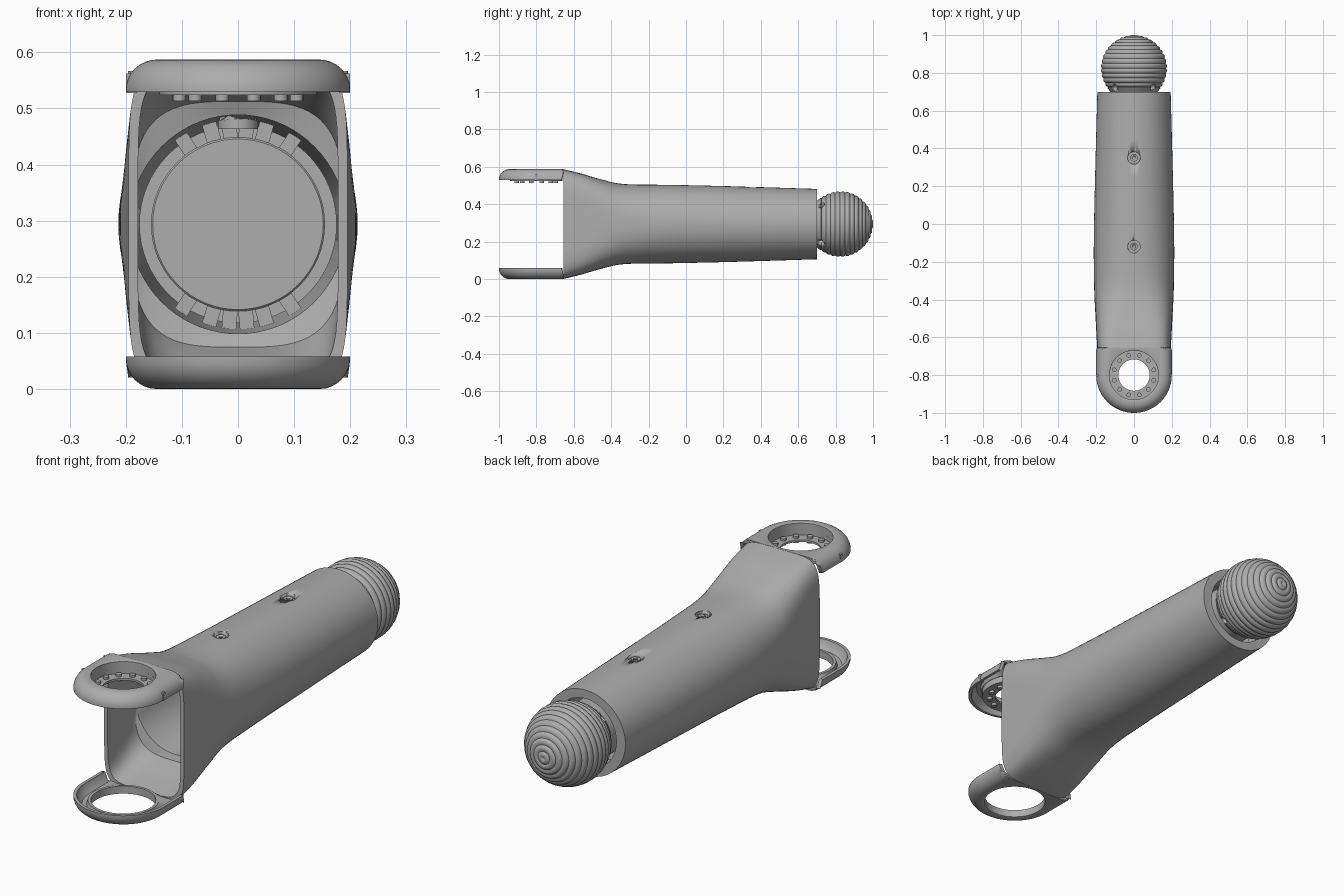
import bpy, bmesh, math
from mathutils import Vector, Matrix

if "Cube" in bpy.data.objects:
    bpy.data.objects.remove(bpy.data.objects["Cube"])

MID = 0.2935          # height of the arm axis
PIVOT = -0.80         # y of the fork rings
REAR = -0.655         # y where fork plates meet the arm

mat = bpy.data.materials.new("neutral_gray")
mat.use_nodes = True
GRAY = (0.42, 0.42, 0.42, 1)
mat.diffuse_color = GRAY
mat.node_tree.nodes["Principled BSDF"].inputs["Base Color"].default_value = GRAY


def finish(name, bm, angle=30):
    bmesh.ops.remove_doubles(bm, verts=bm.verts, dist=1e-5)
    bmesh.ops.recalc_face_normals(bm, faces=bm.faces)
    me = bpy.data.meshes.new(name)
    bm.to_mesh(me)
    bm.free()
    me.materials.append(mat)
    ob = bpy.data.objects.new(name, me)
    bpy.context.collection.objects.link(ob)
    bpy.ops.object.select_all(action='DESELECT')
    ob.select_set(True)
    bpy.context.view_layer.objects.active = ob
    bpy.ops.object.shade_smooth_by_angle(angle=math.radians(angle))
    return ob


def skin(name, rings, closed=False, angle=30):
    """Join equal rings of points; wrap round or cap the ends."""
    bm = bmesh.new()
    vs = [[bm.verts.new(p) for p in ring] for ring in rings]
    n = len(vs[0])
    pairs = list(zip(vs, vs[1:])) + ([(vs[-1], vs[0])] if closed else [])
    for a, b in pairs:
        for i in range(n):
            j = (i + 1) % n
            bm.faces.new((a[i], a[j], b[j], b[i]))
    if not closed:
        bm.faces.new(vs[0])
        bm.faces.new(vs[-1])
    return finish(name, bm, angle)


def section(y, a, b, e, n=72):
    """Superellipse across the arm axis."""
    pts = []
    for i in range(n):
        t = math.tau * i / n
        c, s = math.cos(t), math.sin(t)
        pts.append((math.copysign(abs(c) ** (2 / e), c) * a, y,
                    MID + math.copysign(abs(s) ** (2 / e), s) * b))
    return pts


def lathe_y(name, profile, n=64, angle=30):
    return skin(name, [section(y, r, r, 2, n) for r, y in profile], angle=angle)


def cylinder(name, centre, radius, depth, axis=(0, 0, 1), n=24):
    bm = bmesh.new()
    rot = Vector((0, 0, 1)).rotation_difference(Vector(axis)).to_matrix().to_4x4()
    bmesh.ops.create_cone(bm, cap_ends=True, segments=n, radius1=radius, radius2=radius,
                          depth=depth, matrix=Matrix.Translation(centre) @ rot)
    return finish(name, bm)


def cut(target, cutters):
    for c in cutters:
        m = target.modifiers.new("cut", 'BOOLEAN')
        m.operation, m.solver, m.object = 'DIFFERENCE', 'EXACT', c
        c.hide_render = True
        c.hide_set(True)
        c.display_type = 'WIRE'


def smooth_stations(st, steps=5):
    """Catmull-Rom through section settings (y, a, b, exponent)."""
    out = []
    p = [st[0]] + st + [st[-1]]
    for k in range(1, len(p) - 2):
        for s in range(steps):
            t = s / steps
            out.append([0.5 * (2 * q1 + (q2 - q0) * t + (2 * q0 - 5 * q1 + 4 * q2 - q3) * t ** 2
                               + (3 * q1 - q0 - 3 * q2 + q3) * t ** 3)
                        for q0, q1, q2, q3 in zip(*p[k - 1:k + 3])])
    return out + [list(st[-1])]


# Arm shell: flared outer skin, funnel mouth, round bore
outer = smooth_stations([(REAR, .195, .293, 6), (-.56, .2, .27, 4.8), (-.45, .206, .238, 3.4),
                         (-.33, .211, .214, 2.5), (-.1, .213, .21, 2.1), (.25, .206, .202, 2),
                         (.7, .194, .188, 2)])
funnel = [(y, a - .017, b - .019, e) for y, a, b, e in outer if y < -.44]
inner = funnel + [(-.44, .193, .195, 2), (.6, .175, .17, 2), (.6, .15, .15, 2), (.7, .15, .15, 2)]
shell = skin("arm_shell", [section(*s) for s in outer] + [section(*s) for s in reversed(inner)],
             closed=True)

# Screw pockets along the top of the arm
SCREWS = ((-.12, .503), (.35, .493))
cut(shell, [cylinder(f"pocket_cutter_{i}", (0, y, z), .033, .08) for i, (y, z) in enumerate(SCREWS)])
for i, (y, z) in enumerate(SCREWS):
    cylinder(f"pocket_floor_{i}", (0, y, z - .03), .036, .02)
    head = cylinder(f"pocket_screw_{i}", (0, y, z - .017), .02, .02)
    cut(head, [cylinder(f"socket_cutter_{i}", (0, y, z - .006), .01, .015, n=6)])


# Fork plates: rounded cups around a hole, with a straight rear edge
def plate_ring(r, z, flip, n=128):
    pts = []
    for i in range(n):
        t = math.tau * i / n
        c, s = math.cos(t), math.sin(t)
        rr, zz = r, z
        if s > 0:
            side = r / max(abs(c), 1e-6) if r > .143 else r
            back = (REAR - PIVOT) / s
            rr = min(side, back)
            if side > back:
                zz = min(z, .02)
        pts.append((c * rr, PIVOT + s * rr, 2 * MID - zz if flip else zz))
    return pts


rim = [(.145 + .055 * math.sin(k * math.pi / 16), .055 - .055 * math.cos(k * math.pi / 16))
       for k in range(9)]
cup = [(.13, .002), (.135, 0)] + rim + [(.2, .058), (.187, .058), (.18, .035), (.165, .02),
                                      (.147, .018), (.142, .035), (.13, .035)]
for name, flip in (("lower_fork_plate", False), ("upper_fork_plate", True)):
    skin(name, [plate_ring(r, z, flip) for r, z in cup], closed=True)

# Bearing flange in the upper plate with a circle of bolts
skin("bolt_flange", [[(r * math.cos(math.tau * i / 64), PIVOT + r * math.sin(math.tau * i / 64), z)
                      for i in range(64)]
                     for r, z in ((.083, .524), (.14, .524), (.14, .553), (.13, .553),
                                  (.13, .533), (.083, .533))], closed=True)
for i in range(12):
    t = math.tau * (i + .5) / 12
    cylinder(f"flange_bolt_{i}", (.108 * math.cos(t), PIVOT + .108 * math.sin(t), .528), .012, .03, n=16)

# Alignment tabs on the sides of the upper plate
for sx in (-1, 1):
    bm = bmesh.new()
    bmesh.ops.create_cube(bm, size=1, matrix=Matrix.Translation((sx * .19, PIVOT, .545))
                          @ Matrix.Diagonal((.02, .014, .035, 1)))
    finish("plate_tab_left" if sx > 0 else "plate_tab_right", bm)

# Ridged ball with its neck reaching into the arm
R, CY, RIDGES, SUB = .173, .825, 14, 6
ball = [(.125, .58), (.125, .70), (.142, .722)]
for k in range(RIDGES * SUB + 1):
    t = 2.2 - 2.19 * k / (RIDGES * SUB)
    r = R - .003 + .005 * abs(math.sin(math.pi * k / SUB))
    ball.append((r * math.sin(t), CY + r * math.cos(t)))
ball_ob = lathe_y("ridged_ball", ball, angle=25)
holes = []
for k in range(4):
    t = math.pi / 4 + k * math.pi / 2
    d = Vector((math.cos(t), 0, math.sin(t)))
    holes.append(cylinder(f"hole_cutter_{k}", d * .145 + Vector((0, .725, MID)), .016, .07, d))
cut(ball_ob, holes)

# Keyed plug closing the bore
PY = -.08
lathe_y("bore_plug", [(.152, PY - .03), (.155, PY - .027), (.155, PY), (.176, PY), (.176, .0),
                      (.125, .02), (.125, .58)])
for k, deg in enumerate((57, 74, 85, 95, 106, 123)):
    for sgn in (1, -1):
        t = math.radians(deg * sgn)
        bm = bmesh.new()
        bmesh.ops.create_cube(bm, size=1, matrix=Matrix.Translation((0, PY - .005, MID))
                              @ Matrix.Rotation(-t, 4, 'Y') @ Matrix.Translation((.172, 0, 0))
                              @ Matrix.Diagonal((.036, .04, .026, 1)))
        finish(f"plug_key_{'upper' if sgn > 0 else 'lower'}_{k}", bm)
